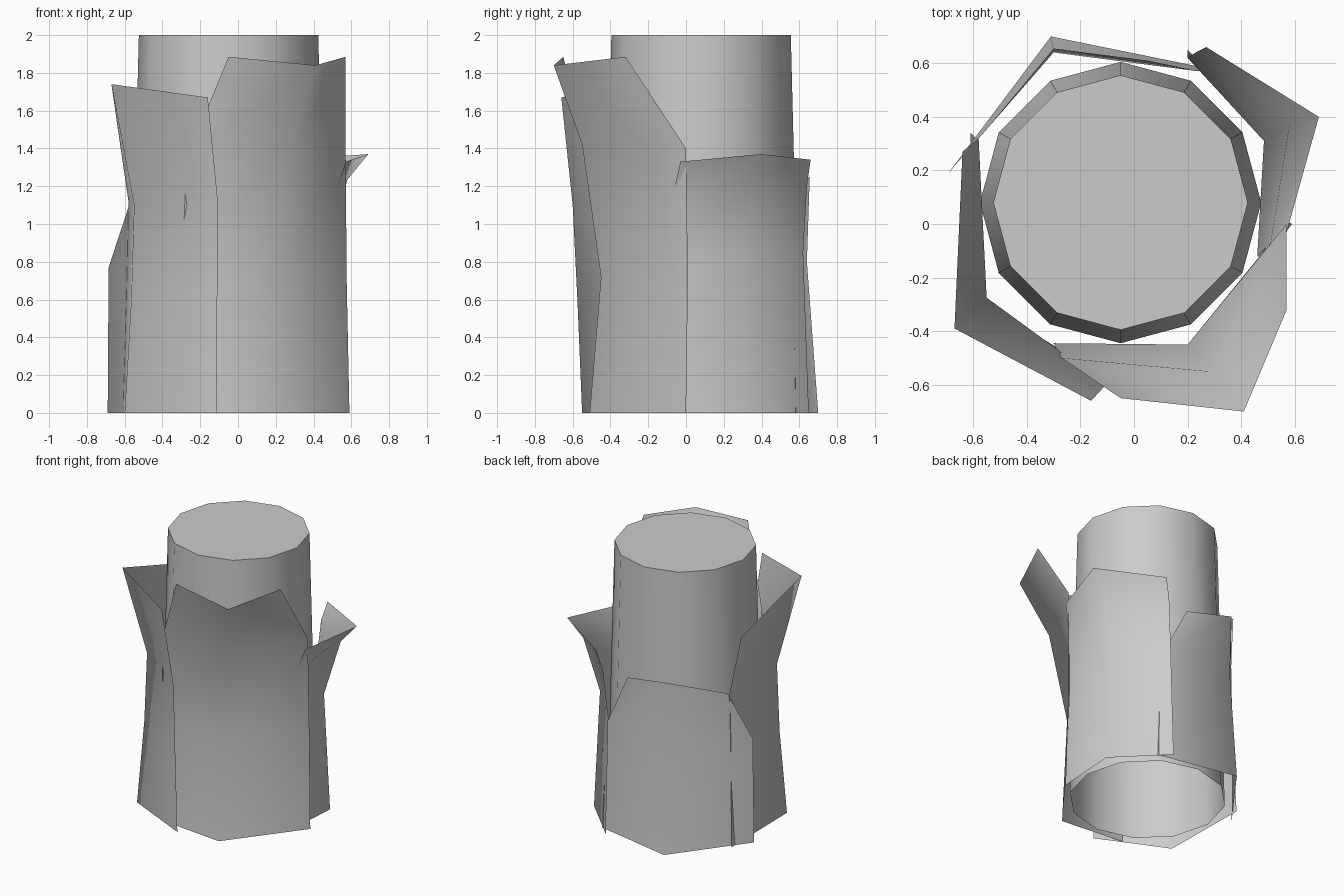
import bpy
import bmesh
from mathutils import Matrix

default_cube = bpy.data.objects.get("Cube")
if default_cube:
    bpy.data.objects.remove(default_cube, do_unlink=True)

# One plain grey for wood and bark
grey = bpy.data.materials.new("plain_grey")
grey.use_nodes = True
colour = (0.6, 0.6, 0.6, 1)
grey.diffuse_color = colour
grey.node_tree.nodes["Principled BSDF"].inputs["Base Color"].default_value = colour


def finish(bm, name):
    """Turn a bmesh into a named, coloured object in the scene."""
    mesh = bpy.data.meshes.new(name)
    bm.to_mesh(mesh)
    bm.free()
    mesh.materials.append(grey)
    obj = bpy.data.objects.new(name, mesh)
    bpy.context.collection.objects.link(obj)
    return obj


def bark_plate(name, *columns):
    """Loft a thin sheet of bark between upright edges, each listed from the ground up."""
    bm = bmesh.new()
    grid = [[bm.verts.new(point) for point in column] for column in columns]
    for first, second in zip(grid, grid[1:]):
        for low in range(len(first) - 1):
            face = bm.faces.new((first[low], second[low], second[low + 1], first[low + 1]))
            face.smooth = True
    return finish(bm, name)


# Tapered twelve-sided trunk, open underneath, with a flat sawn top
bm = bmesh.new()
bmesh.ops.create_cone(bm, cap_ends=True, segments=12, radius1=0.525, radius2=0.475,
                      depth=2, matrix=Matrix.Translation((-0.05, 0.08, 1)))
bmesh.ops.delete(bm, geom=[f for f in bm.faces if f.normal.z < -0.9], context="FACES_ONLY")
for face in bm.faces:
    face.smooth = face.normal.z < 0.5
for edge in bm.edges:
    edge.smooth = not any(face.normal.z > 0.5 for face in edge.link_faces)
finish(bm, "trunk")

# Four overlapping sheets of bark around the trunk, flared at the top
bark_plate(
    "bark_front",
    [(-.285, -.46, 0), (-.3, -.445, .72), (-.27, -.5, 1.35), (-.05, -.65, 1.885)],
    [(.2, -.51, 0), (.2, -.45, .72), (.28, -.55, 1.42), (.41, -.7, 1.84)],
    [(.59, 0, 0), (.575, .01, .72), (.57, 0, 1.4), (.57, -.32, 1.885)],
)
bark_plate(
    "bark_left",
    [(.49, -.13, 0), (.46, -.12, .8), (.51, -.07, 1.15), (.57, -.03, 1.33)],
    [(.52, .33, 0), (.485, .31, .85), (.58, .37, 1.24), (.69, .4, 1.37)],
    [(.2, .65, 0), (.2, .62, .85), (.23, .64, 1.2), (.27, .66, 1.34)],
)
bark_plate(
    "bark_back",
    [(.28, .58, 0), (.24, .57, .79), (.05, .61, 1.18)],
    [(-.31, .7, 0), (-.3, .64, .8), (-.3, .655, 1.25)],
    [(-.69, .19, 0), (-.685, .2, .77), (-.57, .33, 1.12)],
)
bark_plate(
    "bark_right",
    [(-.61, .34, 0), (-.59, .32, .6), (-.58, .32, 1.12), (-.64, .27, 1.53)],
    [(-.6, -.32, 0), (-.565, -.285, .6), (-.55, -.275, 1.1), (-.67, -.39, 1.74)],
    [(-.11, -.55, 0), (-.11, -.575, .6), (-.105, -.6, 1.1), (-.16, -.66, 1.67)],
)
